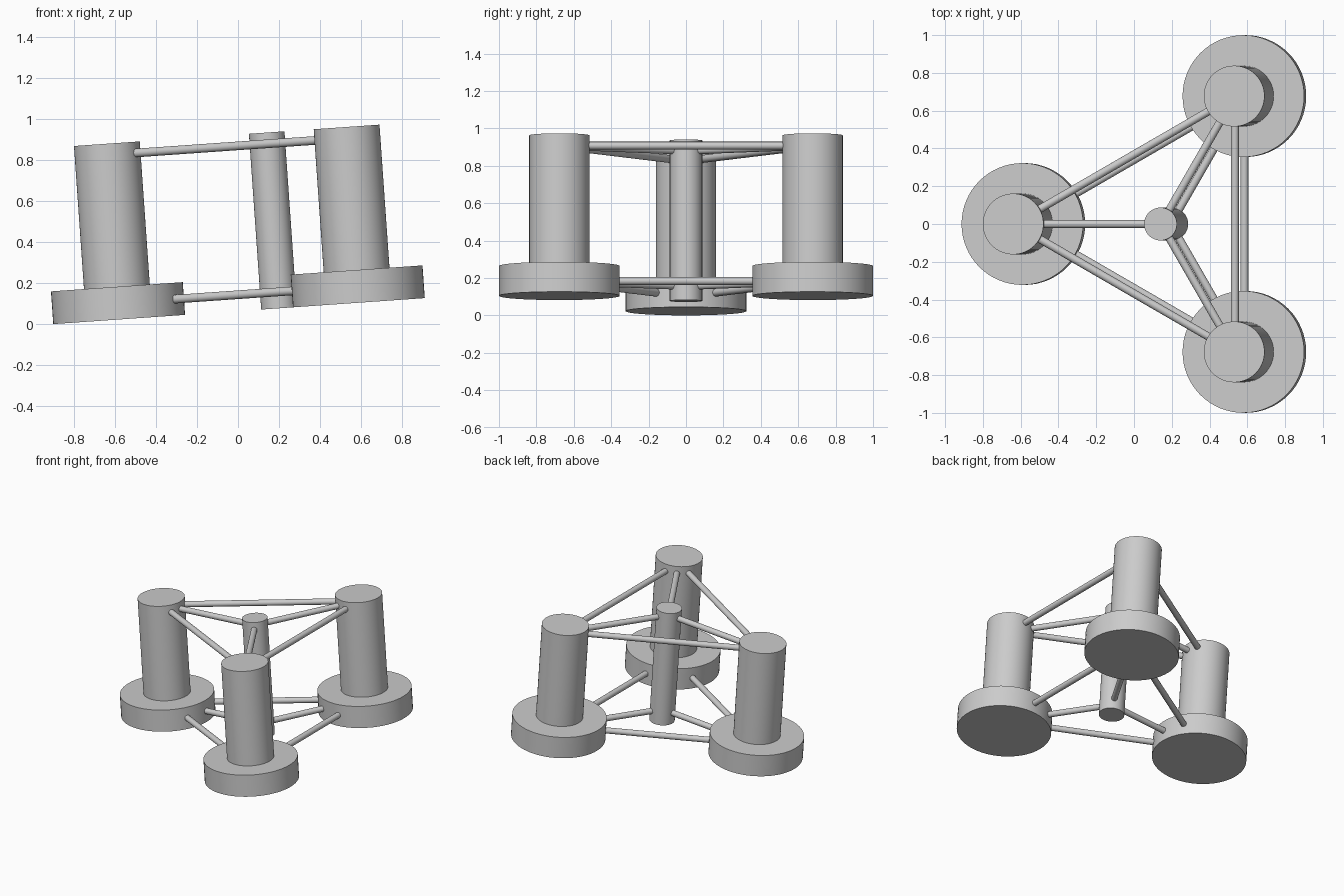
import bpy
import math
from mathutils import Matrix, Vector

cube = bpy.data.objects.get("Cube")
if cube:
    bpy.data.objects.remove(cube, do_unlink=True)

grey = bpy.data.materials.new("light_grey")
grey.use_nodes = True
colour = (0.6, 0.6, 0.6, 1)
grey.diffuse_color = colour
grey.node_tree.nodes["Principled BSDF"].inputs["Base Color"].default_value = colour

# Whole platform leans by a few degrees around y
TILT = Matrix.Translation((0.2, 0, 0.077)) @ Matrix.Rotation(math.radians(-4), 4, 'Y')

SPACING = 0.782       # centre column to each outer column
HEIGHT = 0.86
BASE_R, BASE_H = 0.3225, 0.16
COLUMN_R, CENTRE_R, STRUT_R = 0.161, 0.087, 0.021
LOWER, UPPER = 0.08, 0.805


def cylinder(name, start, end, radius, sides=64):
    """Capped cylinder between two points of the level platform."""
    start, end = Vector(start), Vector(end)
    axis = end - start
    bpy.ops.mesh.primitive_cylinder_add(vertices=sides, radius=radius, depth=axis.length)
    obj = bpy.context.object
    obj.name = name
    turn = axis.to_track_quat('Z', 'Y').to_matrix().to_4x4()
    obj.matrix_world = TILT @ Matrix.Translation((start + end) / 2) @ turn
    obj.data.materials.append(grey)
    bpy.ops.object.shade_smooth_by_angle(angle=math.radians(35))
    return obj


def strut(name, a, b, radius_a, radius_b, height):
    """Brace that ends just inside the two cylinders it joins."""
    a, b = Vector((*a, height)), Vector((*b, height))
    along = (b - a).normalized()
    inset = 0.02
    cylinder(name, a + along * (radius_a - inset), b - along * (radius_b - inset), STRUT_R, 32)


# Outer columns standing on wide discs
angles = {"right": math.pi, "front": -math.pi / 3, "back": math.pi / 3}
spots = {k: (SPACING * math.cos(a), SPACING * math.sin(a)) for k, a in angles.items()}
for side, (x, y) in spots.items():
    cylinder(side + "_base", (x, y, 0), (x, y, BASE_H), BASE_R)
    cylinder(side + "_column", (x, y, BASE_H - 0.02), (x, y, HEIGHT), COLUMN_R)

# Slim centre column
cylinder("centre_column", (0, 0, 0), (0, 0, HEIGHT), CENTRE_R)

# Braces at both levels: around the triangle and out from the centre
names = list(spots)
for level, height, radius in (("lower", LOWER, BASE_R), ("upper", UPPER, COLUMN_R)):
    for i, side in enumerate(names):
        after = names[(i + 1) % len(names)]
        strut(f"{level}_{side}_{after}_brace", spots[side], spots[after], radius, radius, height)
        strut(f"{level}_{side}_spoke", (0, 0), spots[side], CENTRE_R, radius, height)
